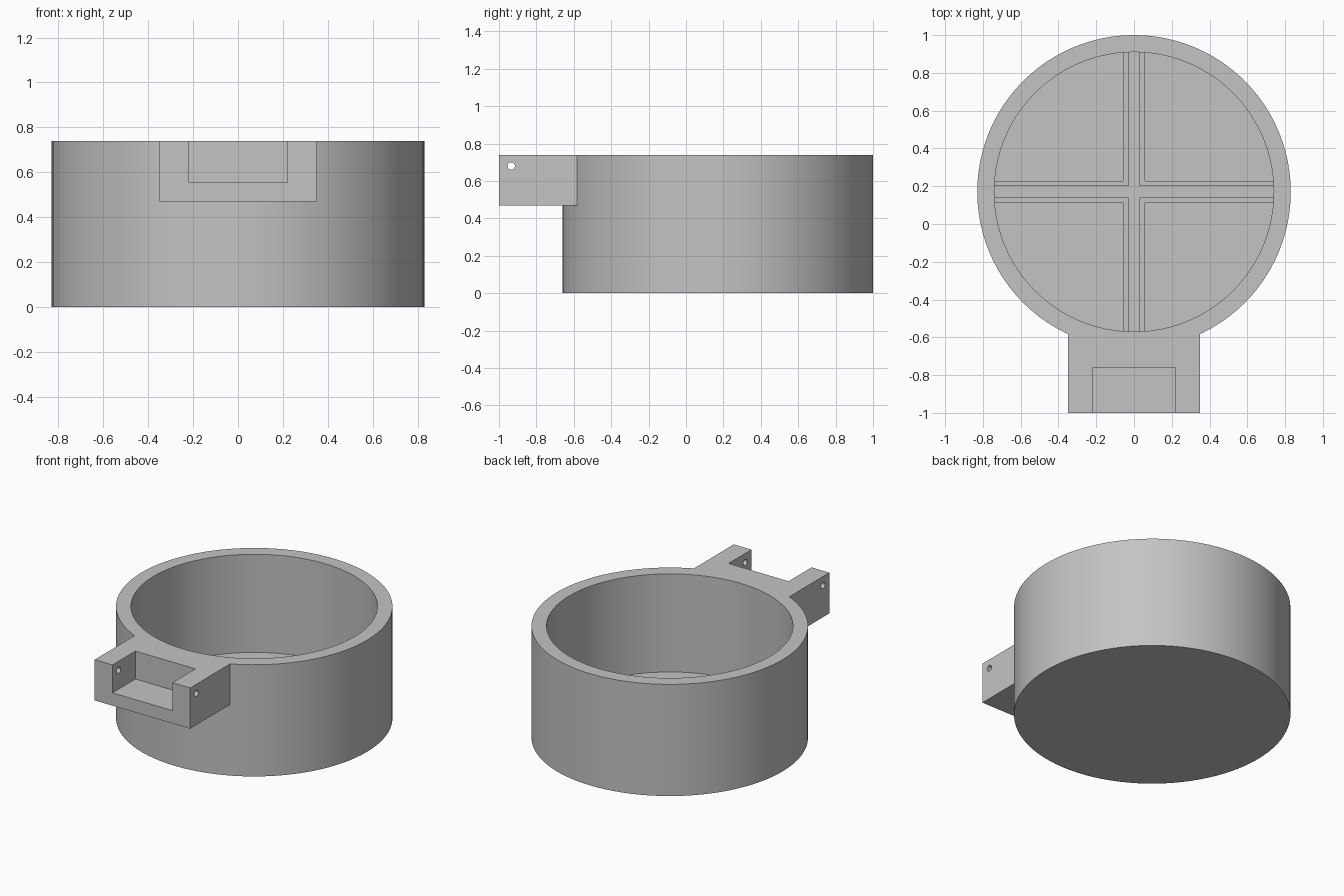
import bpy
import math

default = bpy.data.objects.get("Cube")
if default:
    bpy.data.objects.remove(default, do_unlink=True)

CENTRE_Y, OUTER, INNER = 0.17, 0.83, 0.74
HEIGHT, FLOOR = 0.74, 0.09

grey = bpy.data.materials.new("plain grey")
grey.use_nodes = True
grey.diffuse_color = (0.55, 0.55, 0.55, 1)
grey.node_tree.nodes["Principled BSDF"].inputs["Base Color"].default_value = (0.55, 0.55, 0.55, 1)


def finish(name):
    obj = bpy.context.object
    obj.name = name
    obj.data.materials.append(grey)
    return obj


def box(name, x, y, z):
    """Box spanning the given (low, high) ranges."""
    spans = (x, y, z)
    bpy.ops.mesh.primitive_cube_add(size=1, location=[(a + b) / 2 for a, b in spans])
    obj = finish(name)
    obj.scale = [b - a for a, b in spans]
    bpy.ops.object.transform_apply(location=False, rotation=False, scale=True)
    return obj


def cylinder(name, radius, z0, z1, sides=96):
    bpy.ops.mesh.primitive_cylinder_add(vertices=sides, radius=radius, depth=z1 - z0,
                                        location=(0, CENTRE_Y, (z0 + z1) / 2))
    return finish(name)


def combine(target, other, operation):
    """Apply a boolean and discard the second solid."""
    other.hide_render = True
    mod = target.modifiers.new(operation.lower(), 'BOOLEAN')
    mod.object, mod.operation, mod.solver = other, operation, 'EXACT'
    bpy.ops.object.select_all(action='DESELECT')
    target.select_set(True)
    bpy.context.view_layer.objects.active = target
    bpy.ops.object.modifier_apply(modifier=mod.name)
    bpy.data.objects.remove(other, do_unlink=True)


# Round cup with the hinge block joined flush to its rim
cup = cylinder("cup_with_hinge", OUTER, 0, HEIGHT)
combine(cup, box("hinge_block", (-0.35, 0.35), (-1, -0.4), (0.47, HEIGHT)), 'UNION')
combine(cup, cylinder("bore", INNER, FLOOR, 1), 'DIFFERENCE')

# Hinge notch and pin hole
combine(cup, box("notch", (-0.22, 0.22), (-1.2, -0.76), (0.555, 1)), 'DIFFERENCE')
bpy.ops.mesh.primitive_cylinder_add(vertices=24, radius=0.02, depth=1,
                                    location=(0, -0.935, 0.68), rotation=(0, math.pi / 2, 0))
combine(cup, finish("pin_hole"), 'DIFFERENCE')
bpy.ops.object.shade_smooth_by_angle(angle=math.radians(30))

# Four low L-shaped rails on the floor, leaving crossed divider slots
SLOT, RAIL, RAIL_TOP = 0.03, 0.057, 0.13
for side, sx in (("left", 1), ("right", -1)):
    for end, sy in (("back", 1), ("front", -1)):
        def span(s, a, b, c=0):
            return tuple(sorted((c + s * a, c + s * b)))
        z = (FLOOR - 0.02, RAIL_TOP)
        rail = box(f"divider_rail_{end}_{side}", span(sx, SLOT, RAIL),
                   span(sy, SLOT, INNER + 0.01, CENTRE_Y), z)
        arm = box("arm", span(sx, SLOT, INNER + 0.01), span(sy, SLOT, RAIL, CENTRE_Y), z)
        combine(rail, arm, 'UNION')
